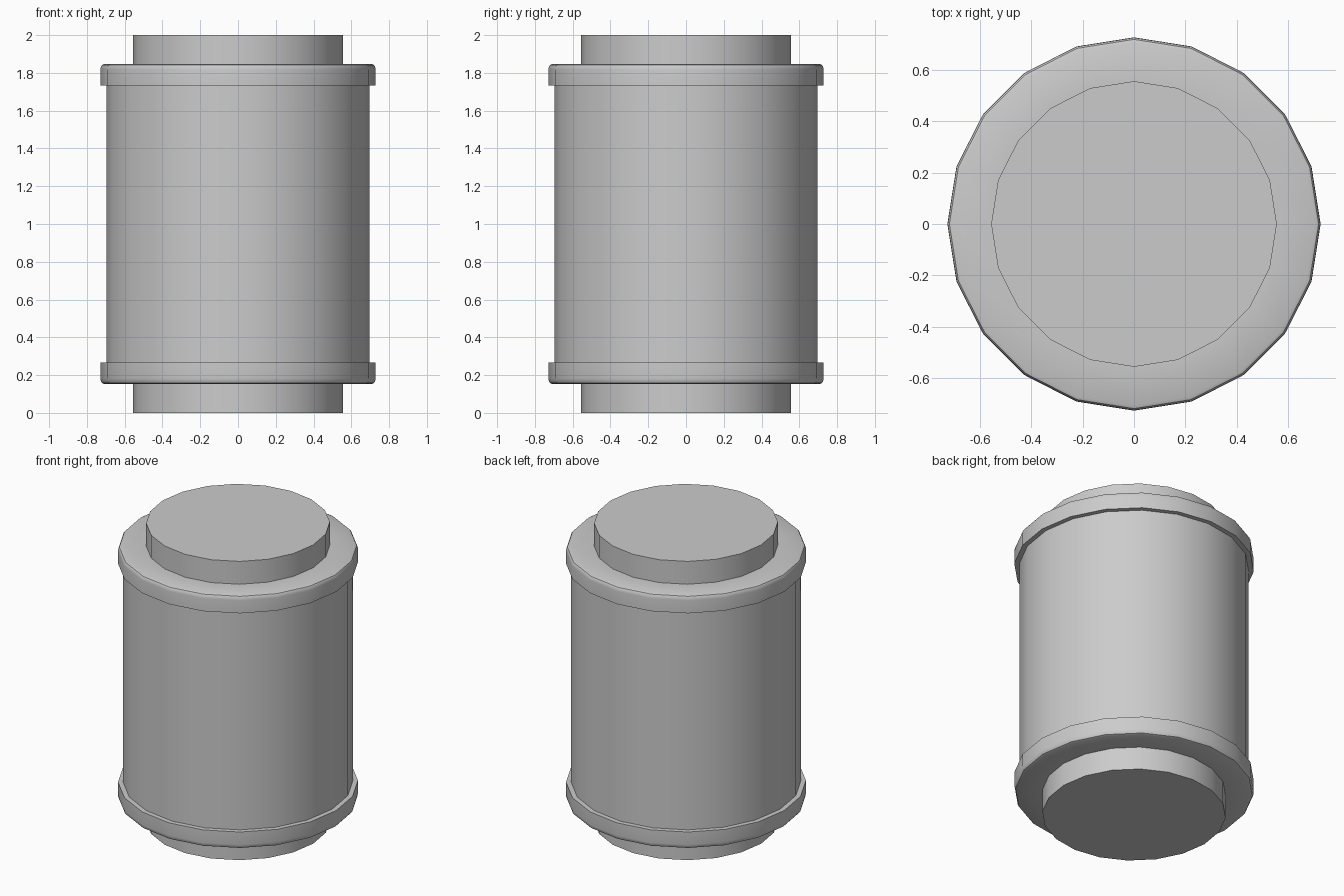
import bpy, bmesh, math

if "Cube" in bpy.data.objects:
    bpy.data.objects.remove(bpy.data.objects["Cube"])

SIDES = 20
HEIGHT = 2.0

# Lower half profile (radius, z): end plug, rounded collar, body
lower = [(0.557, 0.0), (0.557, 0.153), (0.708, 0.153), (0.720, 0.158),
         (0.726, 0.168), (0.728, 0.183), (0.728, 0.268), (0.697, 0.268)]
# Upper half mirrors the lower half
profile = lower + [(r, HEIGHT - z) for r, z in reversed(lower)]


def lathe(name, points):
    bm = bmesh.new()
    rings = []
    for r, z in points:
        rings.append([bm.verts.new((r * math.cos(a), r * math.sin(a), z))
                      for a in (2 * math.pi * i / SIDES for i in range(SIDES))])
    for low, high in zip(rings, rings[1:]):
        for i in range(SIDES):
            j = (i + 1) % SIDES
            bm.faces.new((low[i], low[j], high[j], high[i]))
    # Flat end caps
    bm.faces.new(rings[0][::-1])
    bm.faces.new(rings[-1])
    bmesh.ops.recalc_face_normals(bm, faces=bm.faces)
    mesh = bpy.data.meshes.new(name)
    bm.to_mesh(mesh)
    bm.free()
    obj = bpy.data.objects.new(name, mesh)
    bpy.context.collection.objects.link(obj)
    return obj


# Canister: body with a collar and a plug at each end
canister = lathe("canister", profile)
bpy.context.view_layer.objects.active = canister
canister.select_set(True)
bpy.ops.object.shade_smooth_by_angle(angle=math.radians(35))
